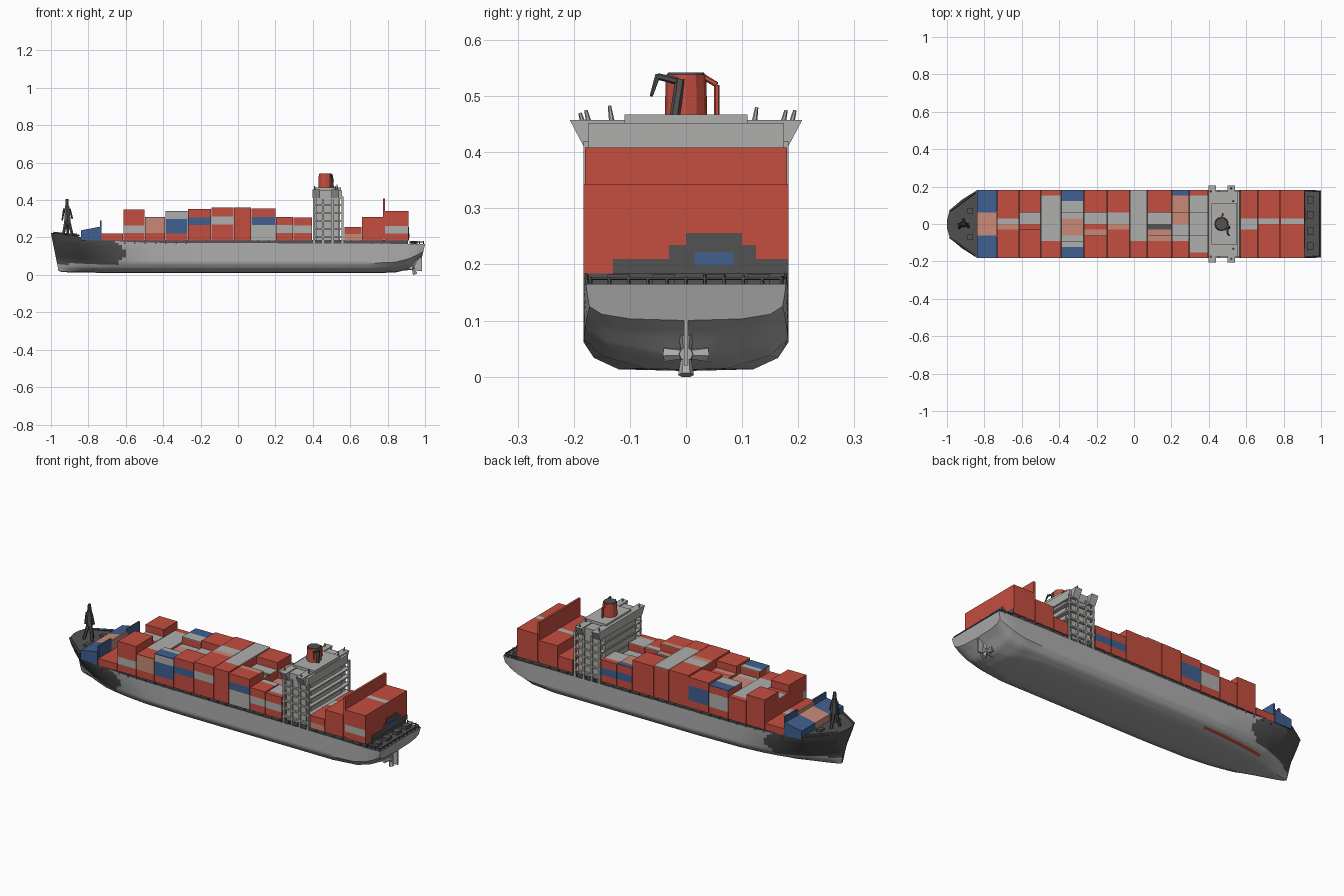
import bpy, bmesh, math, random
from mathutils import Vector

if "Cube" in bpy.data.objects:
    bpy.data.objects.remove(bpy.data.objects["Cube"])
random.seed(4)

def mat(name, rgb):
    m = bpy.data.materials.new(name)
    m.diffuse_color = (*rgb, 1)
    m.use_nodes = True
    m.node_tree.nodes["Principled BSDF"].inputs["Base Color"].default_value = m.diffuse_color
    return m

RED = mat("container_red", (0.56, 0.075, 0.05))
SALMON = mat("container_salmon", (0.58, 0.25, 0.18))
GREY = mat("light_grey", (0.43, 0.43, 0.42))
HULL = mat("hull_grey", (0.42, 0.42, 0.42))
DARK = mat("dark_grey", (0.085, 0.085, 0.087))
BLUE = mat("container_blue", (0.05, 0.115, 0.28))
CODE = {"R": RED, "S": SALMON, "G": GREY, "D": DARK, "B": BLUE}

def finish(name, bm, mats):
    bmesh.ops.recalc_face_normals(bm, faces=bm.faces)
    me = bpy.data.meshes.new(name)
    bm.to_mesh(me)
    bm.free()
    ob = bpy.data.objects.new(name, me)
    bpy.context.collection.objects.link(ob)
    for m in mats:
        me.materials.append(m)
    return ob

def add_box(bm, x0, x1, y0, y1, z0, z1, mi=0):
    vs = bmesh.ops.create_cube(bm, size=1)["verts"]
    for v in vs:
        v.co = Vector(((x0 + x1) / 2 + v.co.x * (x1 - x0),
                       (y0 + y1) / 2 + v.co.y * (y1 - y0),
                       (z0 + z1) / 2 + v.co.z * (z1 - z0)))
    for f in {f for v in vs for f in v.link_faces}:
        f.material_index = mi

def boxes(name, m, items):
    bm = bmesh.new()
    for it in items:
        add_box(bm, *it)
    return finish(name, bm, [m])

def rods(name, m, items, seg=6):
    """Tapered rods, each given as (start, end, start radius, end radius)."""
    bm = bmesh.new()
    for a, b, r0, r1 in items:
        a, b = Vector(a), Vector(b)
        d = b - a
        vs = bmesh.ops.create_cone(bm, cap_ends=True, segments=seg, radius1=r0,
                                   radius2=r1, depth=d.length)["verts"]
        q = Vector((0, 0, 1)).rotation_difference(d)
        for v in vs:
            v.co = q @ v.co + (a + b) / 2
    return finish(name, bm, [m])

# Hull: x top, x bottom, half widths top/middle/bottom, heights top/middle/bottom
stations = [
    (-1.0, -.96, .02, .008, .004, .225, .08, .022),
    (-.985, -.945, .075, .018, .008, .222, .08, .016),
    (-.92, -.9, .13, .05, .02, .212, .075, .013),
    (-.84, -.82, .18, .095, .045, .202, .07, .012),
    (-.73, -.73, .183, .135, .075, .188, .066, .011),
    (-.66, -.66, .183, .152, .085, .182, .064, .011),
    (-.58, -.58, .183, .164, .097, .176, .062, .01),
    (-.45, -.45, .183, .178, .11, .172, .062, .01),
    (-.2, -.2, .183, .183, .12, .17, .062, .01),
    (.7, .7, .183, .183, .12, .168, .062, .01),
    (.84, .84, .183, .182, .075, .166, .068, .012),
    (.91, .91, .183, .18, .04, .165, .085, .03),
    (.955, .955, .182, .177, .06, .165, .105, .075),
    (1.0, .985, .178, .172, .1, .165, .125, .1)]

def refine(rows, n):
    """Insert n - 1 evenly blended rows between neighbours."""
    out = []
    for a, b in zip(rows, rows[1:]):
        out += [tuple(p + (q - p) * k / n for p, q in zip(a, b)) for k in range(n)]
    return out + [rows[-1]]

def section(s):
    xt, xb, wt, wm, wb, zt, zm, zb = s
    half = [(wb, zb + .003), (wb + (wm - wb) * .7, zb + (zm - zb) * .45), (wm, zm),
            (wm + (wt - wm) * .5, zm + (zt - zm) * .4),
            (wm + (wt - wm) * .85, zm + (zt - zm) * .75), (wt, zt)]
    ring = refine([(-y, z) for y, z in reversed(half)] + [(0, zb)] + half, 3)
    return [(xb + (xt - xb) * (z - zb) / (zt - zb), y, z) for y, z in ring]

def hull_colour(c):
    if c.z > .058 and c.x < -.6 - ((c.z - .115) / .08) ** 2 * .1:
        return 1  # dark rounded patch on the bow
    if c.y > 0 and -.72 < c.x < -.3 and .018 < c.z < .028:
        return 2  # worn red streak on one bilge
    return 0

bm = bmesh.new()
rings = [[bm.verts.new(p) for p in section(s)] for s in refine(stations, 4)]
for a, b in zip(rings, rings[1:]):
    for i in range(len(a) - 1):
        f = bm.faces.new((a[i], a[i + 1], b[i + 1], b[i]))
        f.material_index = hull_colour(f.calc_center_median())
    bm.faces.new((a[0], b[0], b[-1], a[-1])).material_index = 1
bm.faces.new(rings[0]).material_index = 1
bm.faces.new(rings[-1])
hull = finish("hull", bm, [HULL, DARK, RED])
bpy.context.view_layer.objects.active = hull
hull.select_set(True)
bpy.ops.object.shade_smooth_by_angle(angle=math.radians(35))

# Lashing deck below the cargo and the hatch posts along both sides
boxes("lashing_deck", DARK, [(-.73, .91, -.176, .176, .16, .186)])
boxes("lashing_posts", DARK, [(x, x + .008, s * .179 - .004, s * .179 + .004, .165, .186)
                              for s in (-1, 1) for x in [-.72 + i * .055 for i in range(30)]])

# Cargo bays: x0, x1, top, front and back side tiers bottom-up, top colours from -y to +y.
# A lower-case top colour marks a stack that is one step lower.
bays = [
    (-.84, -.735, .258, "B", "B", "BBBBSSSSBBBB"),
    (-.73, -.615, .222, "R", "R", "RRRRRSGRRRRR"),
    (-.612, -.5, .35, "RGRR", "RRRR", "RRRRRrggRRRR"),
    (-.497, -.39, .31, "RSS", "RRR", "RRRGGGGGGGGR"),
    (-.387, -.27, .342, "RBBG", "RGGR", "BBGgsssgGGBB"),
    (-.267, -.145, .352, "RRBR", "RBBR", "RRRRsrggRRRR"),
    (-.143, -.023, .36, "RRGR", "RRRR", "RRRRRSGGRRRR"),
    (-.021, .07, .36, "RRRR", "RRRR", "RRRGGGGGGGGG"),
    (.072, .2, .354, "GGBR", "RRRR", "RRRSsdggRRRR"),
    (.203, .295, .31, "RGR", "RBR", "RRRGggssSSSB"),
    (.298, .395, .306, "RGR", "RBR", "RGGGggggGGGR"),
    (.57, .66, .255, "SR", "RR", "RRRRRGGRRRRR"),
    (.663, .775, .31, "RRR", "RRR", "RRRRRRGRRRRR"),
    (.785, .91, .342, "RGRR", "RRRR", "RRRRRRGRRRRR")]
names = list(CODE)
W, Z0 = .183 / 6, .184
for n, (x0, x1, top, front, back, cols) in enumerate(bays):
    bm = bmesh.new()
    for i, c in enumerate(cols):
        y0 = -.183 + i * W
        zt = top - (.04 if c.islower() else 0)
        if i in (0, 11):
            side = back if i else front
            h = (zt - .004 - Z0) / len(side)
            for k, t in enumerate(side):
                add_box(bm, x0, x1, y0, y0 + W, Z0 + k * h, Z0 + (k + 1) * h, names.index(t))
        else:  # inner stacks are red below the coloured roof plate
            add_box(bm, x0, x1, y0, y0 + W, Z0, zt - .004,
                    names.index(c) if n == 0 else 0)
        add_box(bm, x0, x1, y0, y0 + W, zt - .004, zt, names.index(c.upper()))
    if n == 0:  # front bay drops toward the bow
        for v in bm.verts:
            if v.co.x < -.8 and v.co.z > .2:
                v.co.z -= .02
    finish(f"cargo_bay_{n + 1}", bm, list(CODE.values()))

# Upright end plates
boxes("aft_cargo_plate", RED, [(.774, .786, -.18, .18, .19, .408)])
boxes("aft_cargo_end", RED, [(.909, .9115, -.183, .183, .184, .342)])
boxes("fore_cargo_plate_sides", BLUE, [(-.738, -.73, s * .125 - .055, s * .125 + .055, .19, .29)
                                       for s in (-1, 1)])
boxes("fore_cargo_plate_middle", SALMON, [(-.738, -.73, -.07, .07, .19, .275)])

# Dark stain and blue patch on the aft cargo face
boxes("aft_face_stain", DARK, [(.909, .914, -.13, .182, .184, .21),
                               (.909, .914, -.03, .125, .21, .235),
                               (.909, .914, 0, .1, .235, .256)])
boxes("aft_face_patch", BLUE, [(.911, .916, .015, .085, .199, .221)])

# Superstructure: tower, deck ledges, wings
boxes("bridge_tower", GREY, [(.405, .545, -.135, .135, .165, .42),
                             (.42, .54, -.172, .172, .165, .41)])
boxes("deck_ledges", GREY, [(.4, .565, -.183, .183, z, z + .008)
                            for z in (.2, .243, .286, .329, .372)])
boxes("ledge_posts", GREY, [(x, x + .01, s * .178 - .005, s * .178 + .005, .165, .42)
                            for s in (-1, 1) for x in (.402, .45, .5, .553)])
boxes("bridge_deck", GREY, [(.41, .555, -.175, .175, .405, .452)])
bm = bmesh.new()
for x in (.398, .5):
    add_box(bm, x, x + .04, -.207, .207, .41, .457)
for v in bm.verts:  # wings flare outward toward the top
    v.co.y *= 1.0 if v.co.z > .43 else .88
finish("bridge_wings", bm, [GREY])
boxes("wheelhouse_roof", GREY, [(.415, .55, -.11, .11, .45, .467)])
rods("roof_masts", GREY, [((x, y, .44), (x, y * 1.05, z), .006, .003)
                          for x, y, z in ((.41, -.17, .475), (.41, .17, .475), (.53, -.13, .483),
                                          (.53, .12, .48), (.52, .185, .475), (.52, -.18, .47))])

# Funnel with exhaust pipes
rods("funnel", RED, [((.468, 0, .46), (.468, 0, .538), .038, .036)], 12)
rods("funnel_cap", DARK, [((.468, 0, .537), (.468, 0, .542), .034, .032)], 12)
rods("exhaust_pipes", DARK, [((.505, -.02, .465), (.5, -.01, .53), .009, .009),
                             ((.5, -.01, .525), (.5, -.05, .535), .006, .006),
                             ((.5, -.05, .538), (.51, -.062, .5), .005, .003)])
rods("side_pipe", RED, [((.475, .055, .465), (.475, .055, .52), .005, .005),
                        ((.475, .055, .52), (.47, .03, .535), .005, .005)])

# Foremast on the bow
rods("foremast", DARK, [((-.935, -.02, .21), (-.918, 0, .3), .008, .01),
                        ((-.885, -.015, .21), (-.908, 0, .3), .008, .01),
                        ((-.91, .025, .21), (-.912, 0, .3), .008, .01),
                        ((-.912, 0, .29), (-.914, 0, .37), .02, .013),
                        ((-.914, 0, .365), (-.914, 0, .405), .011, .008),
                        ((-.93, 0, .355), (-.94, 0, .29), .006, .005),
                        ((-.9, 0, .355), (-.886, 0, .3), .006, .005)])

# Mooring gear and railings on bow and stern decks
boxes("deck_gear", DARK, [(.925, .96, y - .02, y + .02, .16, .182) for y in (-.12, -.04, .05, .13)]
      + [(-.89, -.86, y - .015, y + .015, .2, .22) for y in (-.07, .07)])
rails = []
for i in range(11):
    y = -.17 + i * .034
    rails.append(((.992, y, .16), (.992, y, .176 + .006 * random.random()), .004, .003))
for s in (-1, 1):
    rails.append(((.92, s * .178, .176), (.992, s * .172, .176), .003, .003))
    rails += [((x, s * .177, .16), (x, s * .177, .182), .004, .003) for x in (.92, .945, .97)]
    rails.append(((-.985, s * .07, .225), (-.85, s * .168, .21), .006, .006))
rails.append(((.992, -.17, .175), (.992, .17, .175), .003, .003))
rods("deck_rails", DARK, rails, 5)

# Rudder and propeller
boxes("rudder", HULL, [(.955, .985, -.004, .004, .02, .11)])
rods("propeller_shaft", HULL, [((.87, 0, .04), (.95, 0, .04), .018, .012)], 8)
rods("propeller_blades", HULL, [((.935, 0, .04), (.935 + .012 * (-1) ** k,
      .037 * math.sin(k * math.pi / 2), .04 - .037 * math.cos(k * math.pi / 2)), .008, .014)
      for k in range(4)])
